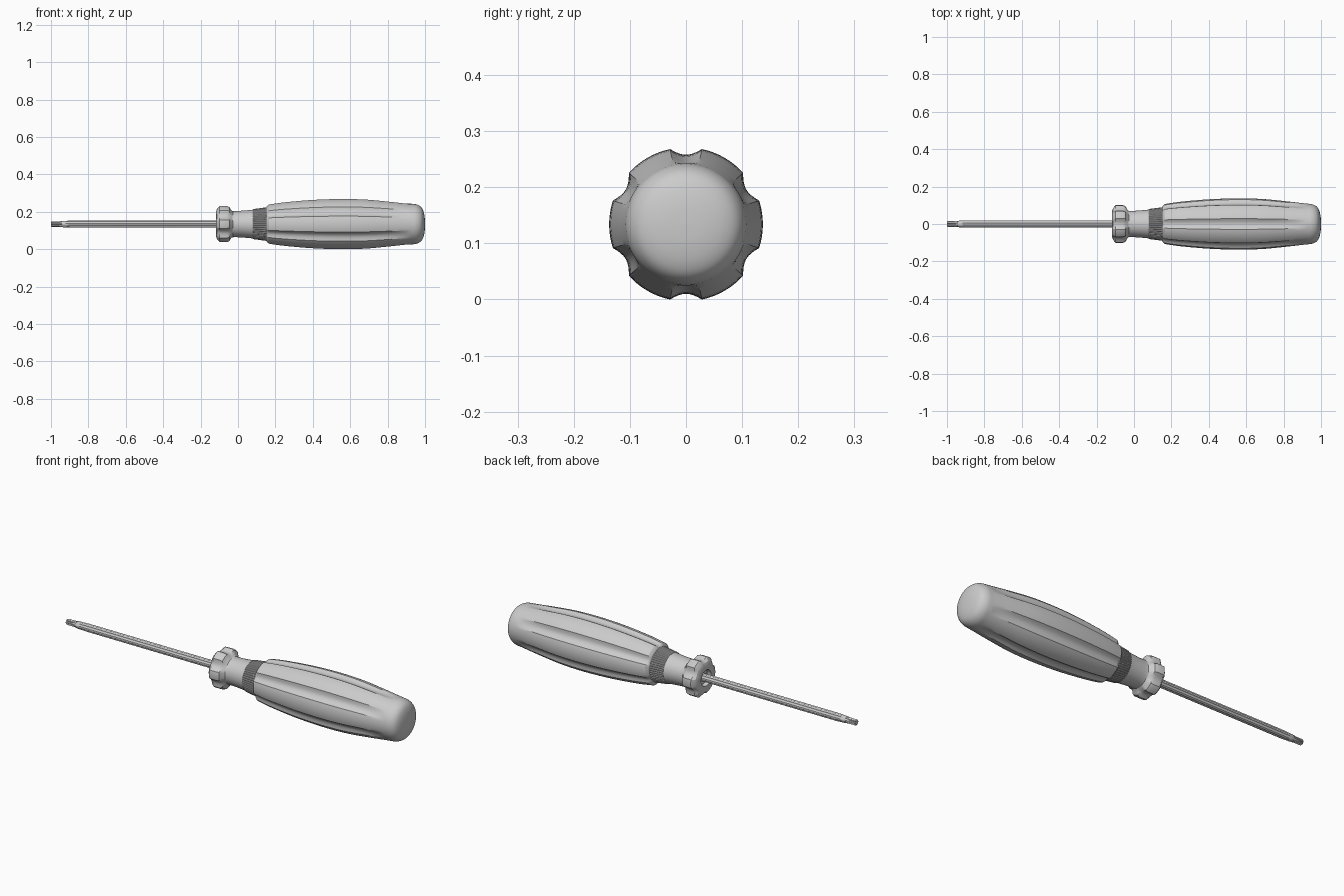
import bpy, bmesh, math

if "Cube" in bpy.data.objects:
    bpy.data.objects.remove(bpy.data.objects["Cube"])

AXIS_Z = 0.134


def finish(name, bm, angle=28):
    bmesh.ops.recalc_face_normals(bm, faces=bm.faces)
    mesh = bpy.data.meshes.new(name)
    bm.to_mesh(mesh)
    bm.free()
    ob = bpy.data.objects.new(name, mesh)
    ob.location = (0, 0, AXIS_Z)
    bpy.context.collection.objects.link(ob)
    bpy.ops.object.select_all(action='DESELECT')
    ob.select_set(True)
    bpy.context.view_layer.objects.active = ob
    bpy.ops.object.shade_smooth_by_angle(angle=math.radians(angle))
    return ob


def ring_shape(half, n_flute=8, n_land=8, count=6):
    """(angle, dip) pairs: concave flutes of given half angle, first one on top."""
    pts, pitch = [], 360 / count
    for k in range(count):
        c = 90 + k * pitch
        for i in range(n_flute):
            t = -1 + 2 * i / n_flute
            pts.append((math.radians(c + t * half), 1 - t * t))
        for i in range(n_land):
            a = c + half + (pitch - 2 * half) * i / n_land
            pts.append((math.radians(a), 0))
    return pts


def loft(name, stations, shape, angle=28):
    """Skin rings along x; each station is (x, radius, flute depth)."""
    bm = bmesh.new()
    rings = []
    for x, r, d in stations:
        rings.append([bm.verts.new((x, (r - d * dip) * math.cos(a), (r - d * dip) * math.sin(a)))
                      for a, dip in shape])
    n = len(shape)
    for lo, hi in zip(rings, rings[1:]):
        for i in range(n):
            bm.faces.new((lo[i], lo[(i + 1) % n], hi[(i + 1) % n], hi[i]))
    bm.faces.new(rings[0])
    bm.faces.new(rings[-1])
    return finish(name, bm, angle)


def smooth_stations(points, steps=5):
    """Catmull-Rom refinement of a few stations."""
    p = [points[0]] + points + [points[-1]]
    out = []
    for a, b, c, d in zip(p, p[1:], p[2:], p[3:]):
        for i in range(steps):
            t = i / steps
            out.append(tuple(0.5 * (2 * q + (r - o) * t + (2 * o - 5 * q + 4 * r - s) * t * t
                                    + (3 * q - o - 3 * r + s) * t ** 3)
                             for o, q, r, s in zip(a, b, c, d)))
    return out + [points[-1]]


plain = ring_shape(12)

# fluted grip
grip = smooth_stations([(0.165, 0.107, 0.010), (0.25, 0.119, 0.012), (0.40, 0.132, 0.013),
                        (0.55, 0.137, 0.013), (0.68, 0.134, 0.013), (0.80, 0.123, 0.010),
                        (0.88, 0.114, 0.005), (0.925, 0.109, 0.0)])
loft("grip", [(0.15, 0.088, 0.003), (0.155, 0.098, 0.007)] + grip, ring_shape(12))

# rounded end cap
cap = smooth_stations([(0.925, 0.109, 0), (0.955, 0.105, 0), (0.978, 0.092, 0),
                       (0.991, 0.070, 0), (0.998, 0.038, 0), (1.0, 0.004, 0)])
loft("end_cap", cap, plain, 40)

# tapered neck
neck = smooth_stations([(-0.06, 0.082, 0), (-0.04, 0.073, 0), (-0.015, 0.070, 0),
                        (0.04, 0.073, 0), (0.10, 0.079, 0), (0.17, 0.086, 0)])
loft("neck", neck, plain, 40)

# fine ribs in front of the grip
ribs = ring_shape(2.2, 2, 2, 48)
loft("ribbed_band", [(0.08, 0.0795, 0.003), (0.084, 0.081, 0.003), (0.155, 0.090, 0.003)], ribs)

# scalloped anti-roll collar with a recess round the blade
loft("collar", [(-0.098, 0.032, 0), (-0.098, 0.038, 0), (-0.118, 0.042, 0), (-0.118, 0.068, 0.002),
                (-0.112, 0.085, 0.007), (-0.098, 0.101, 0.015), (-0.06, 0.101, 0.015),
                (-0.046, 0.095, 0.013), (-0.036, 0.078, 0.004), (-0.025, 0.068, 0)],
     ring_shape(17))

# lobed blade shaft
lobes = ring_shape(17, 6, 4)
loft("blade_shaft", [(-0.945, 0.014, 0), (-0.935, 0.018, 0.001), (-0.915, 0.0185, 0.002),
                     (-0.89, 0.020, 0.003), (-0.05, 0.020, 0.003)], lobes)

# six-lobed driving tip
loft("blade_tip", [(-1.0, 0.0135, 0.004), (-0.996, 0.015, 0.004), (-0.96, 0.015, 0.004),
                   (-0.94, 0.017, 0.001)], ring_shape(18, 6, 4))
